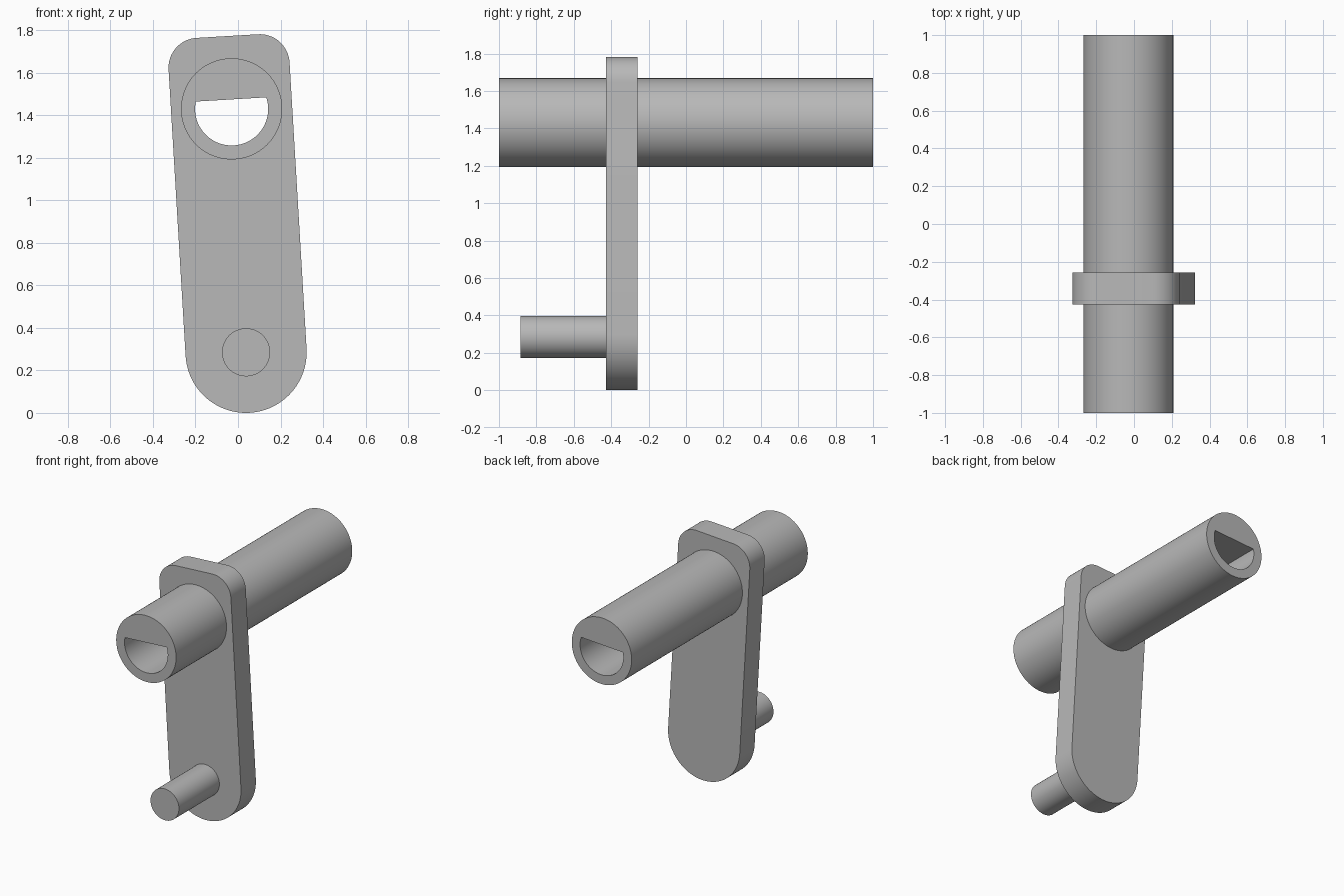
import bpy
import bmesh
from math import sin, cos, pi, radians

if "Cube" in bpy.data.objects:
    bpy.data.objects.remove(bpy.data.objects["Cube"], do_unlink=True)

TILT = radians(3.4)
PIVOT_X, PIVOT_Z = 0.038, 0.285      # centre of the rounded lower end
HALF_WIDTH = 0.285
SHAFT_V = 1.147                      # shaft height along the arm
TOP_V = 1.49
CORNER = 0.14

grey = bpy.data.materials.new("plain grey")
grey.use_nodes = True
colour = (0.48, 0.48, 0.48, 1)
grey.diffuse_color = colour
grey.node_tree.nodes["Principled BSDF"].inputs["Base Color"].default_value = colour


def arc(u, v, r, start, end, steps):
    angles = [radians(start + (end - start) * i / steps) for i in range(steps + 1)]
    return [(u + r * cos(a), v + r * sin(a)) for a in angles]


def circle(v, r, steps=96):
    return arc(0, v, r, 0, 360, steps)[:-1]


def extrude_profile(name, loops, y0, y1):
    """Fill closed loops (inner ones become holes) and extrude along y."""
    bm = bmesh.new()
    edges = []
    for loop in loops:
        verts = [bm.verts.new((PIVOT_X + u * cos(TILT) - v * sin(TILT), y0,
                               PIVOT_Z + u * sin(TILT) + v * cos(TILT)))
                 for u, v in loop]
        edges += [bm.edges.new((verts[i - 1], verts[i])) for i in range(len(verts))]
    bmesh.ops.triangle_fill(bm, edges=edges, use_beauty=True, normal=(0, -1, 0))
    result = bmesh.ops.extrude_face_region(bm, geom=bm.faces[:], use_keep_orig=True)
    moved = [g for g in result["geom"] if isinstance(g, bmesh.types.BMVert)]
    bmesh.ops.translate(bm, verts=moved, vec=(0, y1 - y0, 0))
    bmesh.ops.recalc_face_normals(bm, faces=bm.faces[:])
    mesh = bpy.data.meshes.new(name)
    bm.to_mesh(mesh)
    bm.free()
    mesh.materials.append(grey)
    for poly in mesh.polygons:
        poly.use_smooth = True
    mesh.set_sharp_from_angle(angle=radians(30))
    obj = bpy.data.objects.new(name, mesh)
    bpy.context.collection.objects.link(obj)
    return obj


# Crank arm: round lower end, rounded upper corners, opening for the shaft
inset = HALF_WIDTH - CORNER
arm = (arc(0, 0, HALF_WIDTH, 180, 360, 48)
       + arc(inset, TOP_V - CORNER, CORNER, 0, 90, 16)
       + arc(-inset, TOP_V - CORNER, CORNER, 90, 180, 16))
extrude_profile("crank_arm", [arm, circle(SHAFT_V, 0.22)], -0.427, -0.258)

# Hollow shaft with a D-shaped bore, flat side up
bore = arc(0, SHAFT_V, 0.172, 165, 375, 56)
extrude_profile("hollow_shaft", [circle(SHAFT_V, 0.238), bore], -1, 1)

# Handle pin on the lower end
extrude_profile("handle_pin", [circle(0, 0.113, 64)], -0.886, -0.42)
